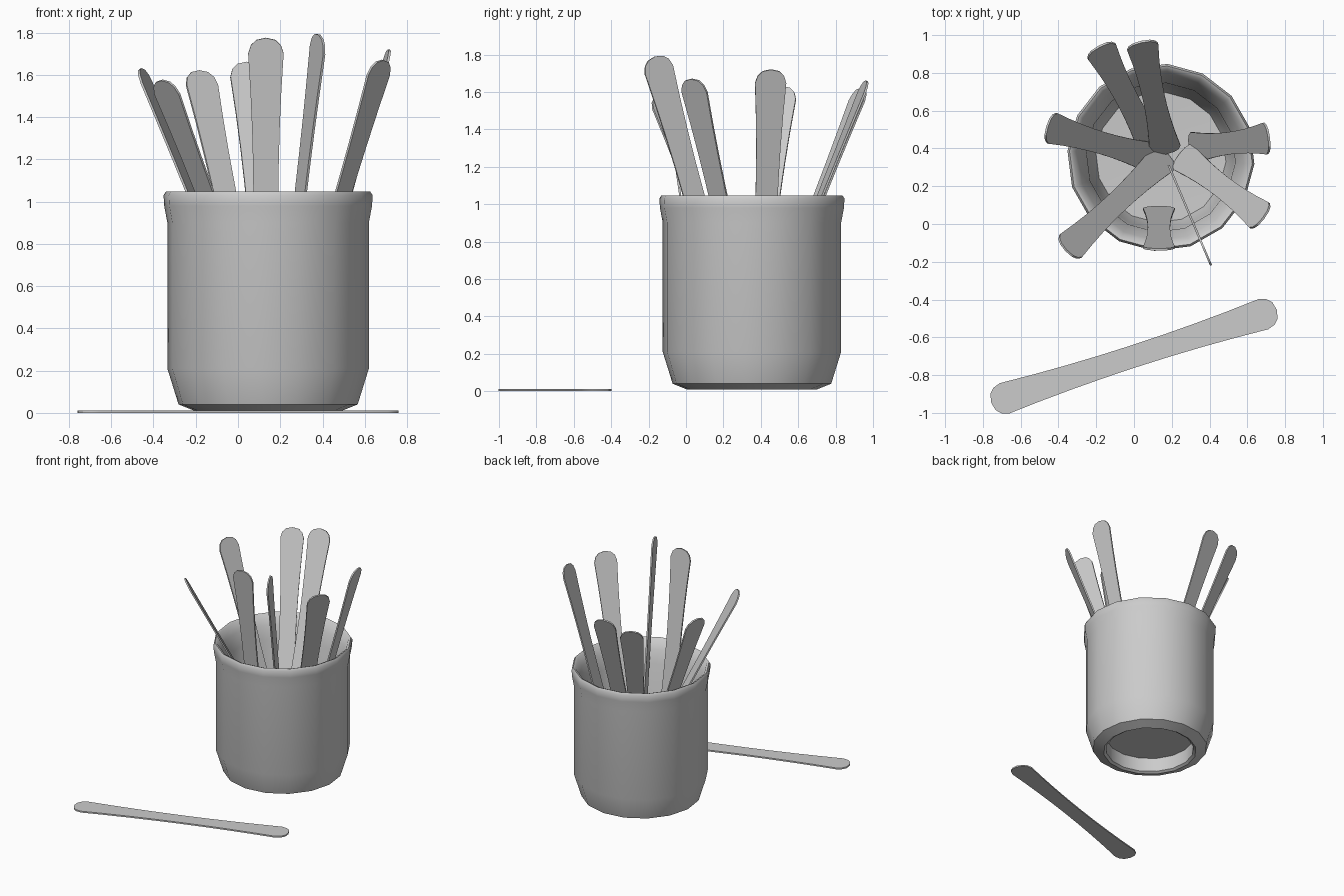
import bpy, bmesh, math
from mathutils import Vector, Matrix

cube = bpy.data.objects.get("Cube")
if cube:
    bpy.data.objects.remove(cube, do_unlink=True)

grey = bpy.data.materials.new("plain_grey")
grey.use_nodes = True
GREY = (0.6, 0.6, 0.6, 1)
grey.diffuse_color = GREY
grey.node_tree.nodes["Principled BSDF"].inputs["Base Color"].default_value = GREY


def finish(name, bm, matrix, angle):
    """Turn a bmesh into a named, placed and shaded object."""
    bmesh.ops.recalc_face_normals(bm, faces=bm.faces)
    mesh = bpy.data.meshes.new(name)
    bm.to_mesh(mesh)
    bm.free()
    mesh.materials.append(grey)
    obj = bpy.data.objects.new(name, mesh)
    obj.matrix_world = matrix
    bpy.context.collection.objects.link(obj)
    bpy.ops.object.select_all(action='DESELECT')
    obj.select_set(True)
    bpy.context.view_layer.objects.active = obj
    bpy.ops.object.shade_smooth_by_angle(angle=math.radians(angle))
    return obj


# Cup: sixteen-sided turned profile, from recessed underside over the rim to the inner floor
CUP = [(0, .13), (.325, .13), (.325, .02), (.345, .008), (.425, .04), (.478, .21),
       (.478, .9), (.493, .98), (.496, 1.03), (.485, 1.047), (.468, 1.04),
       (.44, .97), (.395, .88), (.385, .3), (.345, .17), (0, .155)]
SIDES = 16
bm = bmesh.new()
verts = [bm.verts.new((r, 0, z)) for r, z in CUP]
edges = [bm.edges.new(pair) for pair in zip(verts, verts[1:])]
bmesh.ops.spin(bm, geom=verts + edges, cent=(0, 0, 0), axis=(0, 0, 1),
               angle=math.tau, steps=SIDES, use_merge=True)
bmesh.ops.remove_doubles(bm, verts=bm.verts, dist=1e-4)
finish("cup", bm, Matrix.Translation((.1425, .3525, 0)) @ Matrix.Rotation(math.radians(18.5), 4, 'Z'), 50)

# Flat stick: waisted outline with rounded ends
HALF, THICK = .795, .011


def stick(name, centre, along, across):
    along = along.normalized()
    normal = along.cross(across).normalized()
    across = normal.cross(along)
    steps = [-.72 + .18 * i for i in range(9)]
    side = [(u, .059 + .025 * (u / .72) ** 2) for u in steps]
    side = [(-.785, .045), (-.76, .071)] + side + [(.76, .071), (.785, .045)]
    outline = [(-HALF, 0)] + side + [(HALF, 0)] + [(u, -w) for u, w in reversed(side)]
    bm = bmesh.new()
    face = bm.faces.new([bm.verts.new((u, w, -THICK / 2)) for u, w in outline])
    top = bmesh.ops.extrude_face_region(bm, geom=[face])["geom"]
    bmesh.ops.translate(bm, vec=(0, 0, THICK),
                        verts=[v for v in top if isinstance(v, bmesh.types.BMVert)])
    matrix = Matrix((along, across, normal)).transposed().to_4x4()
    finish(name, bm, Matrix.Translation(centre) @ matrix, 30)


# Stick lying in front of the cup
heading = Vector((math.cos(math.radians(18)), math.sin(math.radians(18)), 0))
stick("loose_stick", (0, -.7, THICK / 2), heading, Vector((0, 0, 1)).cross(heading))

# Sticks standing in the cup: tip, foot, turned on edge
STANDING = {
    "left_rear_stick": ((.715, .455, 1.72), (.29, .4, .17), False),
    "left_front_stick": ((.685, .03, 1.67), (.24, .37, .17), False),
    "edge_on_stick": ((.385, -.165, 1.79), (.205, .26, .26), True),
    "front_stick": ((.132, -.135, 1.775), (.132, .09, .2), False),
    "right_front_stick": ((-.36, -.14, 1.575), (.18, .37, .16), False),
    "right_rear_stick": ((-.46, .515, 1.63), (.13, .34, .16), False),
    "rear_right_stick": ((-.185, .94, 1.62), (.12, .37, .17), False),
    "rear_stick": ((.04, .965, 1.66), (.17, .37, .18), False),
}
for name, (tip, foot, on_edge) in STANDING.items():
    tip = Vector(tip)
    along = (tip - Vector(foot)).normalized()
    across = Vector((0, 0, 1)).cross(along)
    if on_edge:
        across = across.cross(along)
    stick(name, tip - along * HALF, along, across)
